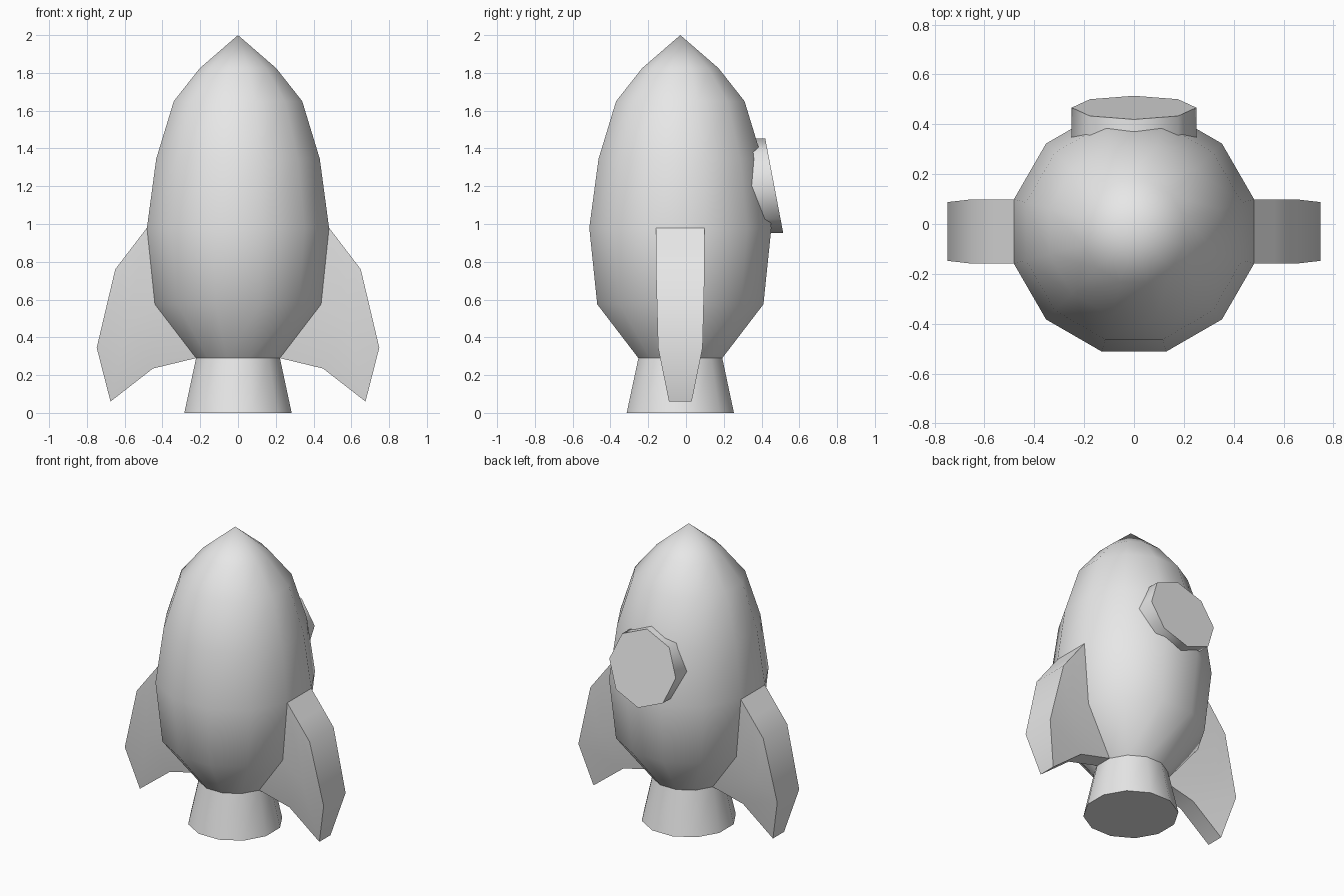
import bpy
import math
from math import sin, cos, pi

cube = bpy.data.objects.get("Cube")
if cube:
    bpy.data.objects.remove(cube, do_unlink=True)

AXIS_Y = -0.03   # the hull axis sits slightly forward
SIDES = 12

grey = bpy.data.materials.new("light grey")
grey.use_nodes = True
colour = (0.8, 0.8, 0.8, 1)
grey.diffuse_color = colour
grey.node_tree.nodes["Principled BSDF"].inputs["Base Color"].default_value = colour


def build(name, verts, faces):
    """Make a grey object, smooth except at hard edges."""
    mesh = bpy.data.meshes.new(name)
    mesh.from_pydata(verts, [], faces)
    mesh.materials.append(grey)
    obj = bpy.data.objects.new(name, mesh)
    bpy.context.collection.objects.link(obj)
    bpy.ops.object.select_all(action='DESELECT')
    obj.select_set(True)
    bpy.context.view_layer.objects.active = obj
    bpy.ops.object.shade_smooth_by_angle(angle=math.radians(47))
    return obj


def loft(loops):
    """Join closed loops of equal length with quads."""
    n = len(loops[0])
    verts = [p for loop in loops for p in loop]
    faces = []
    for k in range(len(loops) - 1):
        for i in range(n):
            j = (i + 1) % n
            faces.append((k * n + i, k * n + j, (k + 1) * n + j, (k + 1) * n + i))
    return verts, faces


def ring(apothem, z):
    """Hull cross-section with flat sides facing front, back, left and right."""
    r = apothem / cos(pi / SIDES)
    angles = [(i + 0.5) * 2 * pi / SIDES for i in range(SIDES)]
    return [(r * cos(a), AXIS_Y + r * sin(a), z) for a in angles]


# Hull, closed by a fan at the nose tip
profile = [(0.222, 0.29), (0.44, 0.575), (0.482, 0.98),
           (0.433, 1.345), (0.34, 1.65), (0.202, 1.825)]
verts, faces = loft([ring(a, z) for a, z in profile])
tip = len(verts)
verts.append((0, AXIS_Y, 2.0))
last = tip - SIDES
faces += [(last + i, last + (i + 1) % SIDES, tip) for i in range(SIDES)]
build("hull", verts, faces)

# Exhaust nozzle with a flat bottom
verts, faces = loft([ring(0.284, 0), ring(0.222, 0.29)])
faces.append(tuple(reversed(range(SIDES))))
build("nozzle", verts, faces)

# Swept side fins: upper, middle and lower rail, from root to outer edge
half_widths = (0.129, 0.118, 0.06)
stations = [
    [(0.482, 0.98), (0.44, 0.575), (0.222, 0.29)],
    [(0.566, 0.87), (0.59, 0.46), (0.45, 0.235)],
    [(0.65, 0.76), (0.748, 0.345), (0.675, 0.06)],
]
loops = []
for rails in stations:
    front = [(x, AXIS_Y - w, z) for (x, z), w in zip(rails, half_widths)]
    back = [(x, AXIS_Y + w, z) for (x, z), w in zip(rails, half_widths)]
    loops.append(front + back[::-1])
verts, faces = loft(loops)
end = len(verts) - 6
faces += [tuple(end + i for i in quad) for quad in ((0, 1, 4, 5), (1, 2, 3, 4))]
fins = build("side_fins", verts, faces)
fins.modifiers.new("mirror", 'MIRROR').use_axis = (True, False, False)

# Octagonal hatch on the back: rim hugs the hull, face is a tilted disc
RADIUS, HATCH_Z = 0.25, 1.203
hugging = {0: 0.343, 1: 0.355, 2: 0.37, 3: 0.355,
           4: 0.343, 5: 0.405, 6: 0.445, 7: 0.405}
inner, outer = [], []
for i in range(8):
    x, dz = -RADIUS * cos(i * pi / 4), RADIUS * sin(i * pi / 4)
    inner.append((x, hugging[i], HATCH_Z + dz))
    outer.append((x, 0.467 - 0.19 * dz, HATCH_Z + dz))
verts, faces = loft([inner, outer])
faces.append(tuple(range(8, 16)))
build("hatch", verts, faces)
